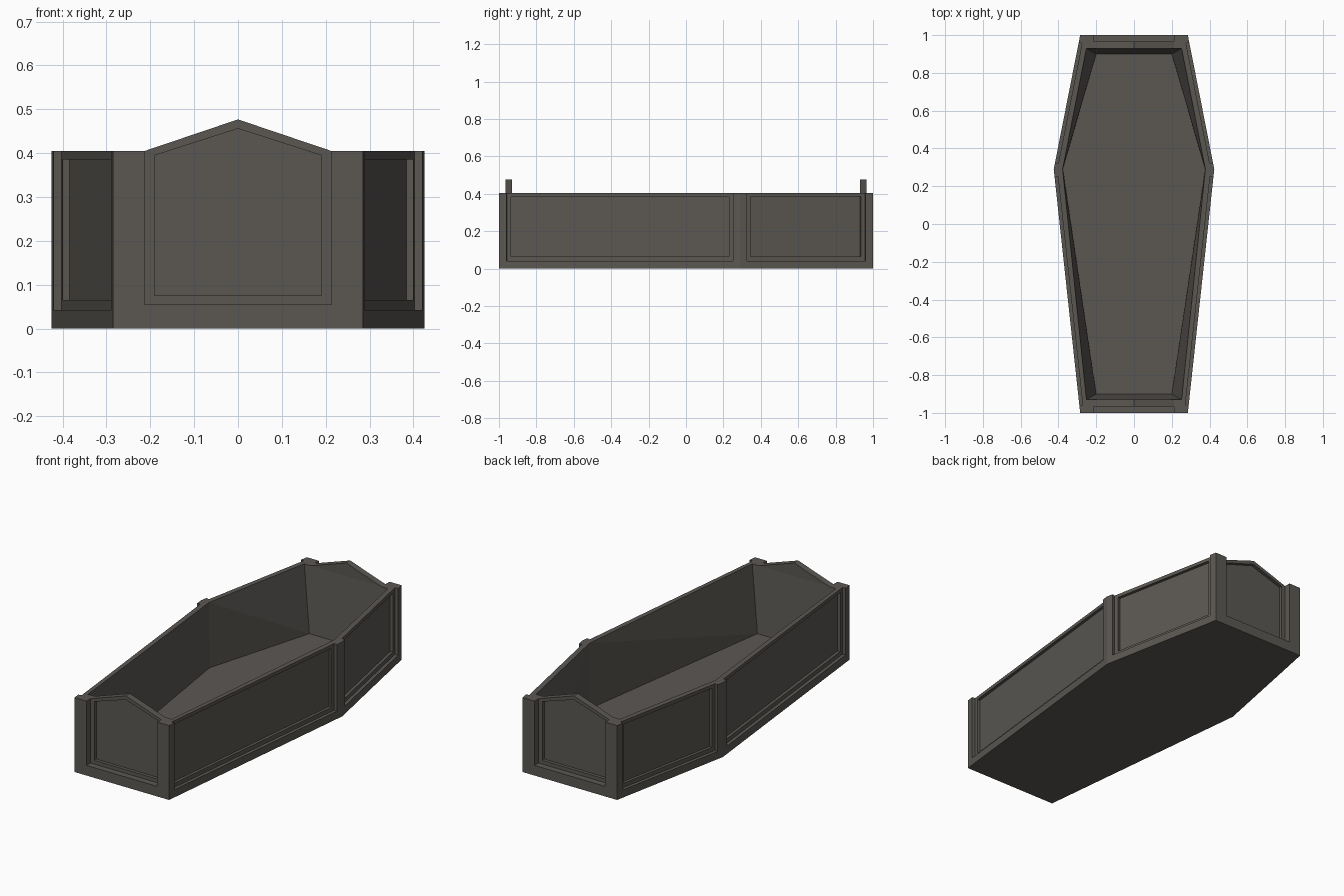
import bpy, bmesh
from mathutils import Vector

if "Cube" in bpy.data.objects:
    bpy.data.objects.remove(bpy.data.objects["Cube"])

stone = bpy.data.materials.new("dark warm grey")
stone.diffuse_color = (0.105, 0.097, 0.086, 1)
stone.use_nodes = True
stone.node_tree.nodes["Principled BSDF"].inputs["Base Color"].default_value = stone.diffuse_color


def loft(name, rings):
    """Closed solid through rings of equal point count."""
    bm = bmesh.new()
    loops = [[bm.verts.new(p) for p in r] for r in rings]
    n = len(loops[0])
    for a, b in zip(loops, loops[1:]):
        for i in range(n):
            j = (i + 1) % n
            bm.faces.new((a[i], a[j], b[j], b[i]))
    bm.faces.new(loops[0][::-1])
    bm.faces.new(loops[-1])
    quads = [f for f in bm.faces if len(f.verts) == 4]
    bmesh.ops.triangulate(bm, faces=quads)
    bmesh.ops.recalc_face_normals(bm, faces=bm.faces)
    me = bpy.data.meshes.new(name)
    bm.to_mesh(me)
    bm.free()
    me.materials.append(stone)
    ob = bpy.data.objects.new(name, me)
    bpy.context.collection.objects.link(ob)
    return ob


def hexagon(end_x, end_y, mid_x, z):
    return [(-end_x, -end_y, z), (end_x, -end_y, z), (mid_x, 0.29, z),
            (end_x, end_y, z), (-end_x, end_y, z), (-mid_x, 0.29, z)]


def combine(target, tool, op):
    m = target.modifiers.new("bool", 'BOOLEAN')
    m.operation, m.solver, m.object = op, 'EXACT', tool
    bpy.context.view_layer.objects.active = target
    bpy.ops.object.modifier_apply(modifier=m.name)
    bpy.data.objects.remove(tool)


def gable(name, half, base, shoulder, apex, y0, y1):
    prof = [(-half, base), (half, base), (half, shoulder), (0, apex), (-half, shoulder)]
    return loft(name, [[(x, y, z) for x, z in prof] for y in (y0, y1)])


def side_recess(s, p, q, ya, yb, z0, z1, depth):
    """Box cut square into the sloping side wall running from p to q."""
    p, q = Vector(p), Vector(q)
    at = lambda y: p + (q - p) * ((y - p.y) / (q.y - p.y))
    d = (q - p).normalized()
    n = Vector((d.y, -d.x))
    a, b = at(ya), at(yb)
    foot = [a - n * depth, b - n * depth, b + n * 0.1, a + n * 0.1]
    return loft("cutter", [[(s * v.x, v.y, z) for v in foot] for z in (z0, z1)])


# Outer hull
body = loft("coffin_body", [hexagon(0.285, 1, 0.425, z) for z in (0, 0.405)])

# Peaked end boards
for s in (-1, 1):
    combine(body, gable("end_board", 0.213, 0.2, 0.405, 0.477, s * 0.9, s * 0.99), 'UNION')

# Hollow interior, tapering to the floor
combine(body, loft("cutter", [hexagon(0.2, 0.9, 0.375, 0.05),
                              hexagon(0.252, 0.93, 0.378, 0.405),
                              hexagon(0.252, 0.93, 0.378, 0.6)]), 'DIFFERENCE')

# Stepped recesses in the end boards
for s in (-1, 1):
    combine(body, gable("cutter", 0.213, 0.055, 0.6, 0.7, s * 0.965, s * 1.1), 'DIFFERENCE')
    combine(body, gable("cutter", 0.19, 0.075, 0.395, 0.456, s * 0.947, s * 1.1), 'DIFFERENCE')

# Stepped recesses in the four side panels, leaving posts at the corners
foot, mid, head = (0.285, -1), (0.425, 0.29), (0.285, 1)
for s in (-1, 1):
    for p, q, ya, yb in ((foot, mid, -0.96, 0.25), (mid, head, 0.325, 0.96)):
        combine(body, side_recess(s, p, q, ya, yb, 0.042, 0.6, 0.018), 'DIFFERENCE')
        combine(body, side_recess(s, p, q, ya + 0.022, yb - 0.022, 0.065, 0.386, 0.034), 'DIFFERENCE')
